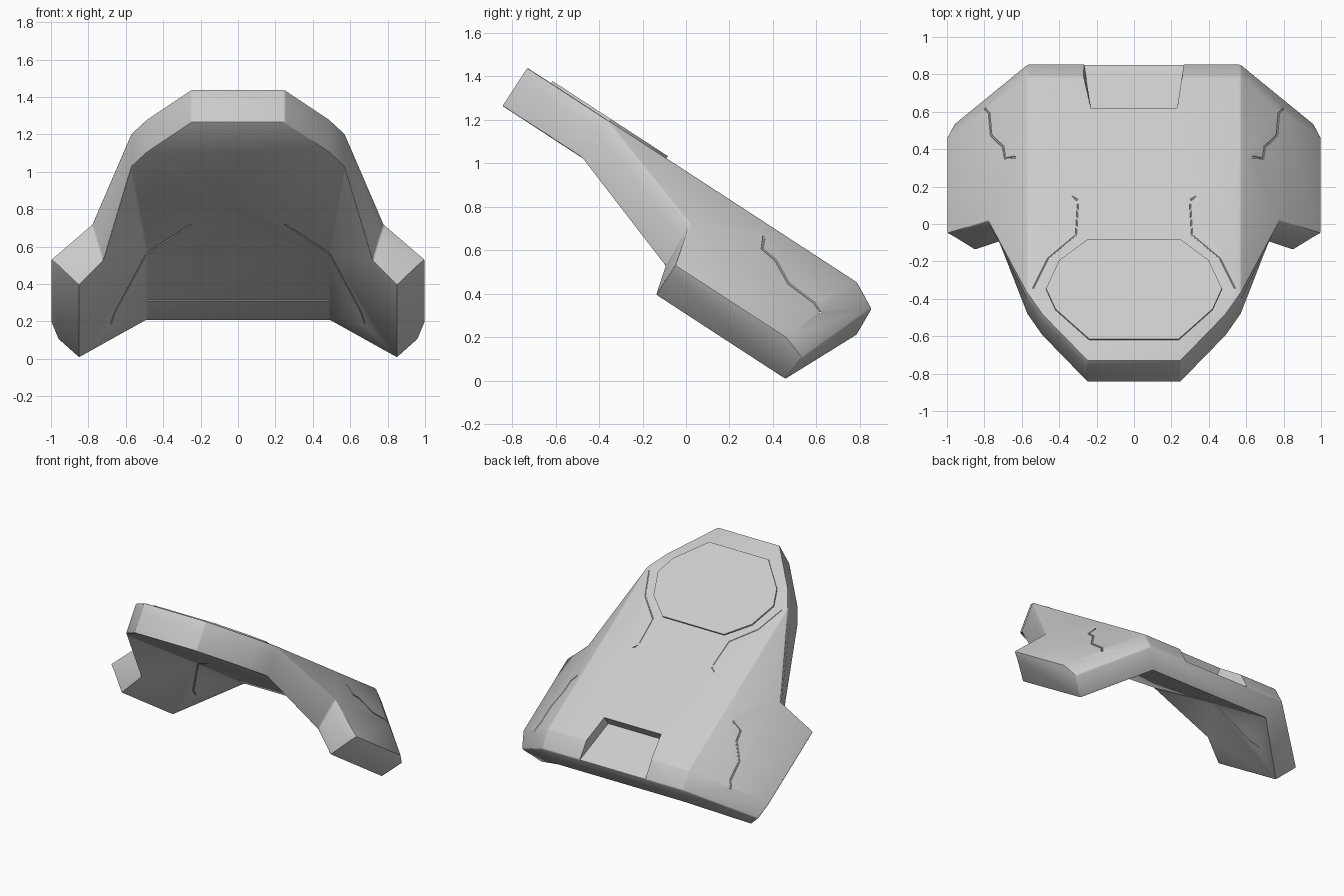
import bpy, bmesh, math
from mathutils import Vector

cube = bpy.data.objects.get("Cube")
if cube:
    bpy.data.objects.remove(cube)

TILT = math.radians(33.07)
C, S = math.cos(TILT), math.sin(TILT)
THICK = 0.21


def place(x, u, h=0.0):
    """x across, u down the sloping deck from its front edge, h below the deck."""
    return Vector((x, -0.73 + u * C - h * S, 1.44 - u * S - h * C))


def slope(x, u):
    """Point on the outer surface of the folded side panel."""
    return (x, u, max(0.0, x - 0.57) * 0.907)


def both(points):
    return points + [(-p[0], *p[1:]) for p in reversed(points)]


def loft(bm, layers, skip=()):
    rings = [[bm.verts.new(place(*p)) for p in ring] for ring in layers]
    n = len(rings[0])
    for a, b in zip(rings, rings[1:]):
        for i in range(n):
            if i not in skip:
                j = (i + 1) % n
                bm.faces.new((a[i], a[j], b[j], b[i]))
    bm.faces.new(rings[0])
    bottom = bm.faces.new(rings[-1])
    bmesh.ops.triangulate(bm, faces=[bottom])


def finish(name, bm):
    bmesh.ops.remove_doubles(bm, verts=bm.verts[:], dist=0.0005)
    bmesh.ops.recalc_face_normals(bm, faces=bm.faces[:])
    mesh = bpy.data.meshes.new(name)
    bm.to_mesh(mesh)
    bm.free()
    obj = bpy.data.objects.new(name, mesh)
    bpy.context.collection.objects.link(obj)
    return obj


def solid(name, layers):
    bm = bmesh.new()
    loft(bm, layers)
    return finish(name, bm)


def groove(name, points, radius=0.006):
    """Thin tube that cuts a panel seam."""
    curve = bpy.data.curves.new(name, "CURVE")
    curve.dimensions = "3D"
    curve.bevel_depth = radius
    curve.bevel_resolution = 1
    curve.use_fill_caps = True
    line = curve.splines.new("POLY")
    line.points.add(len(points) - 1)
    for dot, p in zip(line.points, points):
        dot.co = (*place(*p), 1)
    temp = bpy.data.objects.new(name, curve)
    bpy.context.collection.objects.link(temp)
    deps = bpy.context.evaluated_depsgraph_get()
    mesh = bpy.data.meshes.new_from_object(temp.evaluated_get(deps))
    bpy.data.objects.remove(temp)
    obj = bpy.data.objects.new(name, mesh)
    bpy.context.collection.objects.link(obj)
    return obj


grey = bpy.data.materials.new("plain_grey")
grey.use_nodes = True
tone = (0.6, 0.6, 0.6, 1)
grey.diffuse_color = tone
grey.node_tree.nodes["Principled BSDF"].inputs["Base Color"].default_value = tone

# Deck: top outline, rear chamfer line and underside
nose = [(0.25, 0), (0.49, 0.294), (0.57, 0.43)]


def deck_ring(h, fold, rear):
    return both([(x, u, h) for x, u in nose] + [(fold, 1.29, h), (fold, rear, h)])


shell = bmesh.new()
loft(shell, [deck_ring(0, 0.57, 1.81), deck_ring(0.066, 0.57, 1.933),
             deck_ring(THICK, 0.49, 1.94)], skip=(2, 3, 5, 6))

# Side panels folded down from the deck, sharing its edges
outer = [(0.57, 0.43, 0), (0.78, 1.02, 0.195), (1, 1.066, 0.39),
         (1, 1.675, 0.39), (0.57, 1.81, 0), (0.57, 1.29, 0)]
middle = [(0.57, 0.43, 0.066), (0.76, 1.023, 0.265), (0.96, 1.066, 0.43),
          (0.96, 1.79, 0.43), (0.57, 1.933, 0.066), (0.57, 1.29, 0.066)]
inner = [(0.57, 0.43, THICK), (0.72, 1.03, 0.42), (0.85, 1.066, 0.555),
         (0.85, 1.777, 0.555), (0.49, 1.94, THICK), (0.49, 1.29, THICK)]
for side in (1, -1):
    loft(shell, [[(side * x, u, h) for x, u, h in ring]
                 for ring in (outer, middle, inner)], skip=(4, 5))
body = finish("armour_shell", shell)
body.data.materials.append(grey)
soft = body.modifiers.new("soft_edges", "BEVEL")
soft.width = 0.008
soft.segments = 2
soft.limit_method = "ANGLE"
soft.angle_limit = math.radians(25)

# Cutters: rear notch and panel seams
notch_top = both([(0.235, 1.61, -0.05), (0.31, 2.0, -0.05)])
notch_floor = both([(0.225, 1.61, 0.068), (0.275, 2.0, 0.068)])
cutters = [solid("notch_cutter", [notch_top, notch_floor])]

wrap = [(0.3, 1.02), (0.64, 1.34), (0.69, 1.36), (0.7, 1.44), (0.764, 1.55),
        (0.775, 1.7), (0.8, 1.745)]
cutters.append(groove("deck_seam", both([slope(*p) for p in wrap])))
cutters.append(groove("belly_seam", both(
    [(0.25, 1.0, THICK), (0.49, 1.29, THICK), (0.66, 1.615, 0.37), (0.68, 1.7, 0.39)])))
collar = [(0.3, 1.0), (0.31, 0.8), (0.46, 0.65), (0.54, 0.46)]
for side, name in ((1, "left"), (-1, "right")):
    cutters.append(groove(name + "_collar_seam",
                          [(side * x, u, 0) for x, u in collar], 0.004))

for cutter in cutters:
    cutter.hide_render = True
    cut = body.modifiers.new(cutter.name, "BOOLEAN")
    cut.operation = "DIFFERENCE"
    cut.solver = "EXACT"
    cut.object = cutter

# Bake the cuts, then drop the cutters
deps = bpy.context.evaluated_depsgraph_get()
baked = bpy.data.meshes.new_from_object(body.evaluated_get(deps))
body.modifiers.clear()
body.data = baked
for cutter in cutters:
    bpy.data.objects.remove(cutter)
body.data.materials.clear()
body.data.materials.append(grey)

# Raised pad on the front of the deck
pad_outline = [(0.24, 0.131), (0.42, 0.322), (0.47, 0.453), (0.4, 0.632), (0.25, 0.764)]
pad = solid("front_pad", [both([(x, u, h) for x, u in pad_outline])
                          for h in (-0.012, 0.04)])
pad.data.materials.append(grey)

for obj in (body, pad):
    bpy.ops.object.select_all(action="DESELECT")
    obj.select_set(True)
    bpy.context.view_layer.objects.active = obj
    bpy.ops.object.shade_smooth_by_angle(angle=math.radians(35))
